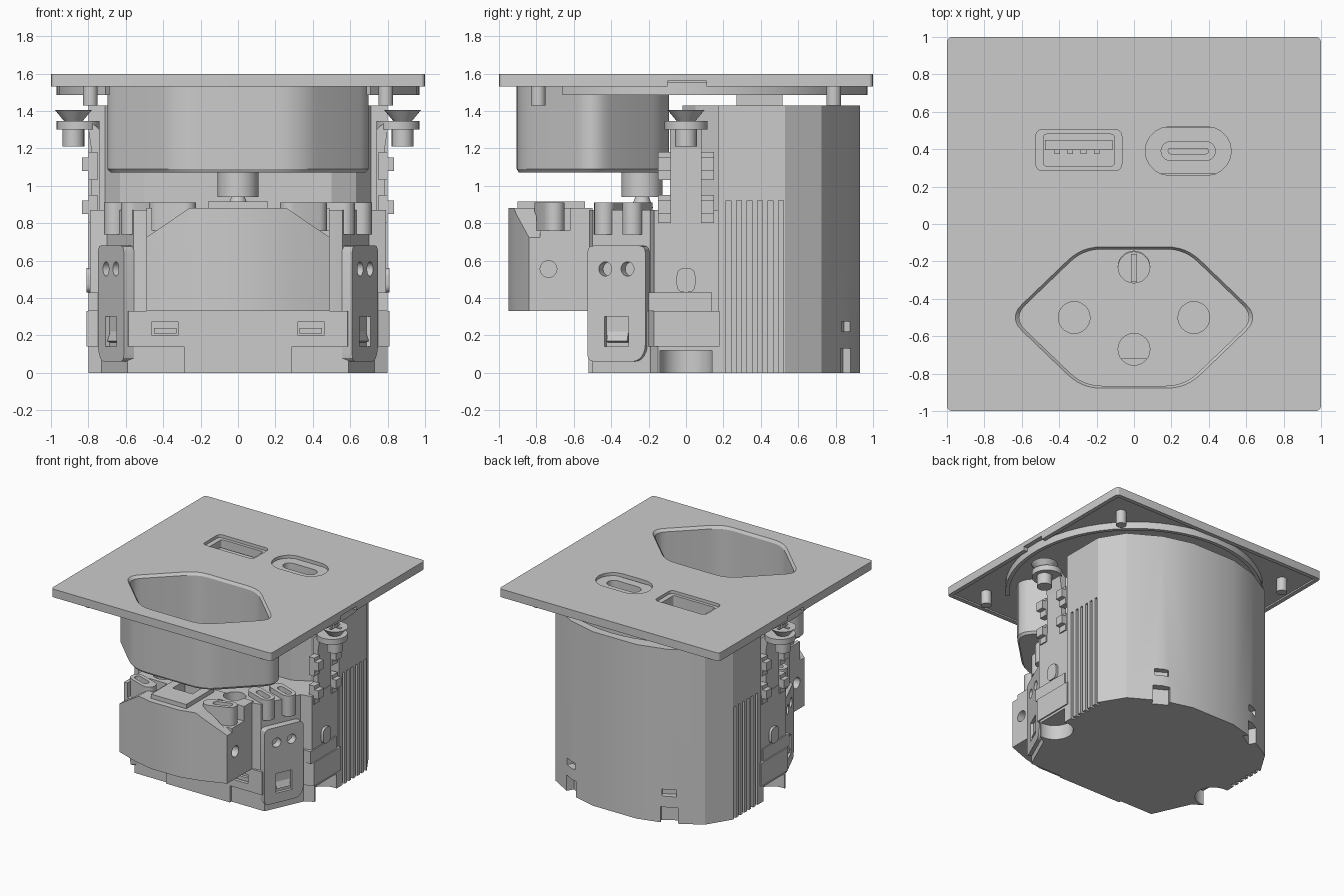
import bpy, bmesh, math
from mathutils import Matrix, Vector

if "Cube" in bpy.data.objects:
    bpy.data.objects.remove(bpy.data.objects["Cube"])


def extrude(name, pts, a, b, axis='Z', top=1.0, centre=(0, 0)):
    """Extrude a 2D outline from a to b along Z (x,y), Y (x,z) or X (y,z)."""
    bm = bmesh.new()
    place = {'Z': lambda u, v, w: (u, v, w), 'Y': lambda u, v, w: (u, w, v),
             'X': lambda u, v, w: (w, u, v)}[axis]
    cu, cv = centre
    lo = [bm.verts.new(place(u, v, a)) for u, v in pts]
    hi = [bm.verts.new(place(cu + (u - cu) * top, cv + (v - cv) * top, b)) for u, v in pts]
    bm.faces.new(lo)
    bm.faces.new(hi)
    n = len(pts)
    for i in range(n):
        bm.faces.new((lo[i], lo[(i + 1) % n], hi[(i + 1) % n], hi[i]))
    bmesh.ops.recalc_face_normals(bm, faces=bm.faces)
    me = bpy.data.meshes.new(name)
    bm.to_mesh(me)
    bm.free()
    ob = bpy.data.objects.new(name, me)
    bpy.context.collection.objects.link(ob)
    return ob


def rect(u0, u1, v0, v1):
    return [(u0, v0), (u1, v0), (u1, v1), (u0, v1)]


def box(name, x0, x1, y0, y1, z0, z1):
    return extrude(name, rect(x0, x1, y0, y1), z0, z1)


def circle(cx, cy, r, n=32):
    return [(cx + r * math.cos(2 * math.pi * i / n), cy + r * math.sin(2 * math.pi * i / n)) for i in range(n)]


def arc(r, a0, a1, n):
    return [(r * math.cos(math.radians(a0 + (a1 - a0) * i / n)),
             r * math.sin(math.radians(a0 + (a1 - a0) * i / n))) for i in range(n + 1)]


def fillet(pts, r, n=6):
    """Round every corner of an outline with a quadratic blend."""
    out = []
    for i, p in enumerate(pts):
        p = Vector(p)
        a, b = Vector(pts[i - 1]) - p, Vector(pts[(i + 1) % len(pts)]) - p
        a = p + a.normalized() * min(r, a.length * .49)
        b = p + b.normalized() * min(r, b.length * .49)
        for k in range(n + 1):
            t = k / n
            out.append(tuple(a * (1 - t) ** 2 + p * 2 * t * (1 - t) + b * t * t))
    return out


def pill(cx, cy, w, h, n=10):
    r, out = h / 2, []
    for s, a0 in ((1, -90), (-1, 90)):
        for x, y in arc(r, a0, a0 + 180, n):
            out.append((cx + s * (w / 2 - r) + x, cy + y))
    return out


def cut(ob, *cutters):
    for c in cutters:
        m = ob.modifiers.new("cut", 'BOOLEAN')
        m.operation, m.object, m.solver = 'DIFFERENCE', c, 'EXACT'
        bpy.context.view_layer.objects.active = ob
        bpy.ops.object.modifier_apply(modifier=m.name)
        bpy.data.objects.remove(c)
    return ob


def turn(ob, degrees, x, y):
    ob.data.transform(Matrix.Translation((x, y, 0)) @ Matrix.Rotation(math.radians(degrees), 4, 'Z'))
    return ob


def mirror(ob):
    me = ob.data.copy()
    me.transform(Matrix.Scale(-1, 4, (1, 0, 0)))
    me.flip_normals()
    ob2 = bpy.data.objects.new(ob.name + "_left", me)
    bpy.context.collection.objects.link(ob2)


flip = lambda pts: [(-x, y) for x, y in reversed(pts)]

# socket outlines
opening = fillet([(-.65, -.5), (-.27, -.865), (.27, -.865), (.65, -.5), (.27, -.135), (-.27, -.135)], .1)
cup_outline = fillet([(-.745, -.5), (-.33, -.905), (.33, -.905), (.745, -.5), (.33, -.09), (-.33, -.09)], .13)
pins = [(-.32, -.5), (.32, -.5), (0, -.23), (0, -.67)]

# face plate with hollow underside, socket opening and charging ports
plate = extrude("face_plate", fillet(rect(-1, 1, -1, 1), .03, 3), 1.53, 1.597)
cut(plate, box("c", -.965, .965, -.965, .965, 1.4, 1.542),
    extrude("c", opening, 1.4, 1.7),
    extrude("c", opening, 1.575, 1.607, top=1.05, centre=(0, -.5)),
    extrude("c", fillet(rect(-.525, -.065, .285, .505), .04), 1.4, 1.7),
    extrude("c", pill(.29, .39, .46, .26), 1.4, 1.7))
for s in (-1, 1):
    cut(plate, box("c", s * 1 - .06, s * 1 + .06, -.1, .11, 1.5, 1.56))

# plate underside: ring and corner pegs
extrude("plate_ring", arc(.97, -43, 223, 48) + arc(.94, 223, -43, 48), 1.485, 1.555)
for sx in (-1, 1):
    for sy in (-1, 1):
        extrude("corner_peg", circle(.79 * sx, .79 * sy, .04, 20), 1.43, 1.555)

# socket cup with four pin holes and a bevelled base
holes = lambda: [extrude("c", circle(x, y, .085, 24), 1.0, 1.2) for x, y in pins]
cup = extrude("socket_cup", cup_outline, 1.09, 1.565)
cut(cup, extrude("c", opening, 1.13, 1.7), *holes())
cut(extrude("cup_base", cup_outline, 1.09, 1.072, top=.975, centre=(0, -.5)), *holes())
cut(extrude("earth_tube", circle(0, -.235, .11), .94, 1.1),
    extrude("c", circle(0, -.235, .085, 24), 1.0, 1.2))
extrude("earth_pin", circle(0, -.235, .06, 24), .88, .94, top=.6, centre=(0, -.235))
box("earth_contact", -.015, .015, -.31, -.16, .95, 1.12)

# rear shell: flat sides, faceted round back, stepped front
half_shell = [(.2, .93), (.44, .865), (.68, .725), (.8, .53), (.8, .17), (.71, .17), (.63, .05), (.5, -.02)]
shell = extrude("rear_shell", half_shell + flip(half_shell), 0, 1.43)
for s in (-1, 1):
    # ventilation grooves on the side, snap windows and notches at the back
    cut(shell, *[box("c", s * .8 - .03, s * .8 + .03, .215 + .056 * i, .24 + .056 * i, -.1, .92) for i in range(6)])
    ang = 90 - s * 30
    x, y = s * .45, .86
    cut(shell, turn(box("c", -.05, .04, -.055, .055, .22, .275), ang, x, y),
        turn(box("c", -.06, .04, -.065, .065, -.1, .13), ang, x, y))

# charging ports
housing = box("port_housing", -.545, .545, .27, .515, 1.42, 1.572)
usb_slots = lambda: (extrude("c", fillet(rect(-.485, -.105, .31, .48), .02), 1.2, 1.7),
                     extrude("c", pill(.29, .39, .29, .1), 1.2, 1.7))
cut(housing, *usb_slots())
cut(shell, *usb_slots())
box("wide_port_tongue", -.475, -.115, .395, .45, 1.19, 1.52)
for i in range(4):
    box("wide_port_contact", -.425 + .07 * i, -.395 + .07 * i, .375, .396, 1.19, 1.5)
extrude("round_port_tongue", pill(.29, .39, .22, .035), 1.19, 1.53)

# base in two tiers, with snap windows and screw recesses
side = [(.8, .2), (.8, -.15), (.73, -.19), (.59, -.5)]
low = side + [(.29, -.5), (.29, -.52)]
lower = extrude("base_lower", low + flip(low), 0, .14)
mid = [(.81, .18), (.81, -.17), (.73, -.2), (.585, -.525)]
upper = extrude("base_upper", mid + flip(mid), .14, .33)
for s in (-1, 1):
    for ob in (lower, shell):
        cut(ob, extrude("c", circle(s * .78, 0, .14), -.1, .12))
    cut(upper, box("c", s * .39 - .07, s * .39 + .07, -.6, -.49, .2, .275))
    box("base_latch", s * .39 - .06, s * .39 + .06, -.515, -.48, .21, .24)

# middle block carrying the terminals
blk = [(.79, .18), (.79, -.17), (.7, -.19), (.56, -.5), (.47, -.52)]
block = extrude("terminal_block", blk + flip(blk), .33, .87)
# front cover: faceted curved front with sloping shoulders
half = [(.49, -.5), (.49, -.84), (.3, -.91), (.13, -.95)]
cover = extrude("front_cover", half + flip(half), .33, .88)
for s in (-1, 1):
    cut(cover, extrude("c", [(s * .26, .88), (s * .26, 1), (s * .6, 1), (s * .6, .65)], -1, -.78, 'Y'),
        box("c", s * .36 - .1, s * .36 + .15, -.8, -.62, .76, 1),
        extrude("c", circle(-.735, .555, .045, 20), s * .43, s * .55, 'X'))
    for ob in (cover, block):
        cut(ob, extrude("c", circle(s * .32, -.5, .085, 24), .6, 1))
tab = box("cover_bridge", -.16, .16, -.9, -.54, .86, .915)
cut(tab, box("c", -.09, .09, -.72, -.56, .8, 1))
cut(cover, box("c", -.09, .09, -.72, -.56, .7, 1))

right = []
# release buttons above the terminals
for x, y, a in ((.35, -.73, 20), (.5, -.41, -20), (.59, -.26, -20)):
    b = extrude("release_button", pill(0, 0, .26, .11), .74, .91)
    cut(b, extrude("c", pill(.02, 0, .15, .05), .86, 1))
    right.append(turn(b, a, x, y))

# slanted clip with latch window and two wire holes
clip = extrude("side_clip", fillet([(-.17, .06), (.13, .06), (.17, .12), (.17, .68), (-.17, .68)], .04, 3), -.03, .03, 'Y')
cut(clip, box("c", -.07, .07, -.1, .1, .14, .3),
    *[extrude("c", circle(u, .555, .038, 20), -.1, .1, 'Y') for u in (-.065, .065)])
right.append(turn(clip, 66, .652, -.36))
right.append(turn(extrude("clip_latch", [(.02, .15), (-.025, .17), (.02, .29)], -.06, .06, 'X'), 66, .652, -.36))

# mounting bracket with side tabs, ledge and screw
right += [box("bracket_ledge", .6, .8, -.2, .14, .33, .43),
          extrude("bracket_strip", [(-.17, .5), (.17, .5), (.17, .76), (.13, .81), (.085, .81), (.085, 1.28),
                                    (-.085, 1.28), (-.085, .81), (-.13, .81), (-.17, .76)], .74, .785, 'X'),
          box("bracket_foot", .74, .78, -.1, .1, .42, .52),
          extrude("bracket_bend", [(.74, 1.2), (.785, 1.2), (.8, 1.3), (.88, 1.3), (.88, 1.345), (.79, 1.345), (.74, 1.3)],
                  -.085, .085, 'Y'),
          extrude("bracket_bump", fillet([(-.05, .43), (.05, .43), (.05, .56), (-.05, .56)], .045), .76, .81, 'X')]
for s in (-1, 1):
    for z in (.81, 1.04):
        right.append(box("bracket_tab", .75, .835, s * .115 - .035, s * .115 + .035, z + .04, z + .11))
        right.append(box("bracket_tab_web", .75, .8, s * .115 - .035, s * .115 + .035, z - .01, z + .14))
right.append(extrude("screw_washer", circle(.855, 0, .115), 1.3, 1.345))
right.append(extrude("screw_shaft", circle(.88, 0, .058, 24), 1.21, 1.3))
head = extrude("screw_head", circle(.88, 0, .045), 1.34, 1.405, top=2.2, centre=(.88, 0))
cut(head, box("c", .82, .94, -.012, .012, 1.38, 1.5), box("c", .868, .892, -.06, .06, 1.38, 1.5))
right.append(head)

for ob in right:
    mirror(ob)

# smooth curved walls, keep corners crisp
bpy.ops.object.select_all(action='DESELECT')
for ob in bpy.context.scene.objects:
    ob.select_set(True)
    bpy.context.view_layer.objects.active = ob
bpy.ops.object.shade_smooth_by_angle(angle=math.radians(25))
